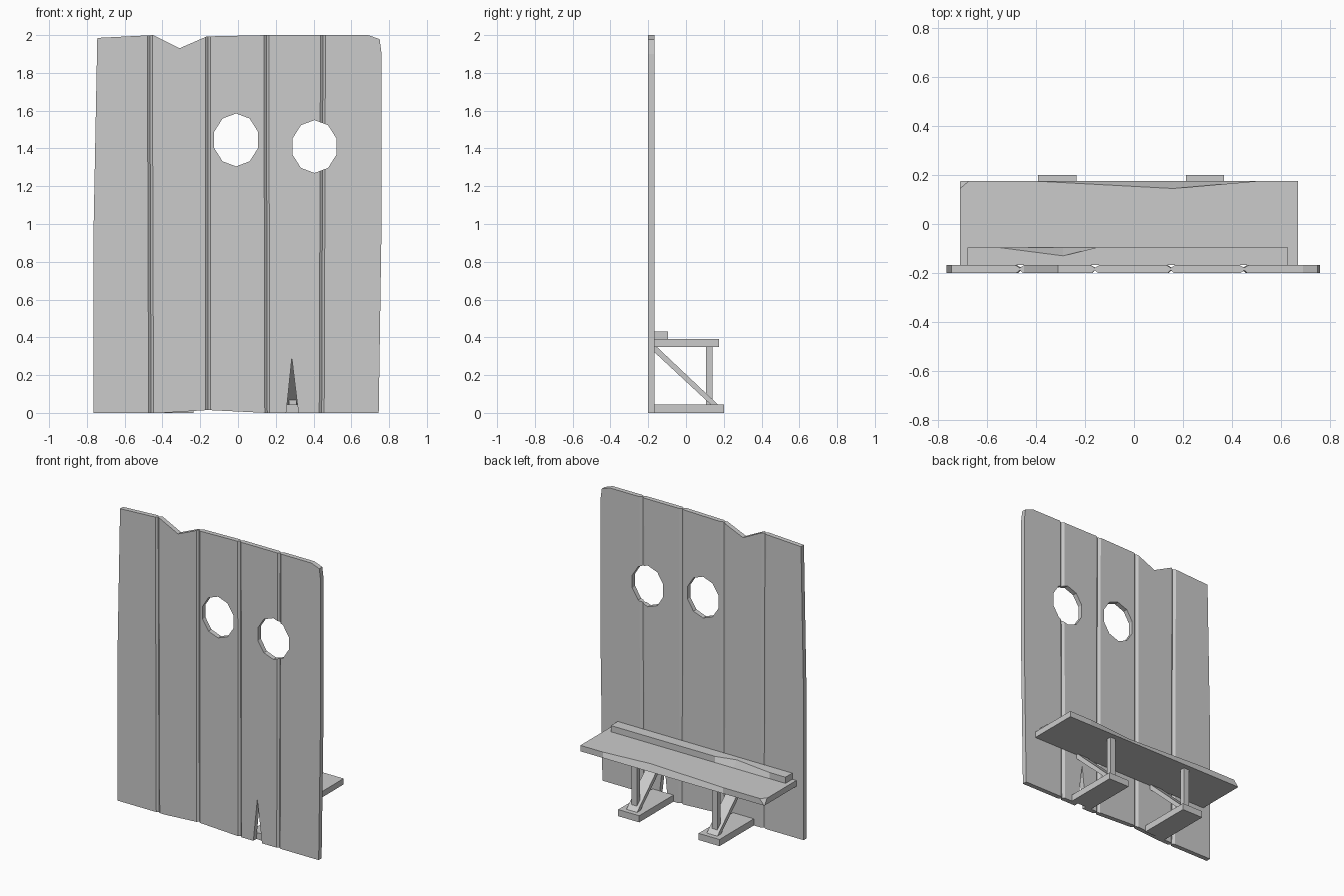
import bpy, bmesh, math

cube = bpy.data.objects.get("Cube")
if cube:
    bpy.data.objects.remove(cube, do_unlink=True)

# One grey for everything
GREY = (0.6, 0.6, 0.6, 1)
grey = bpy.data.materials.new("plain_grey")
grey.use_nodes = True
grey.diffuse_color = GREY
grey.node_tree.nodes["Principled BSDF"].inputs["Base Color"].default_value = GREY

FRONT, BACK = -0.2, -0.168   # wall faces


def loft(name, ring_a, ring_b):
    """Closed solid between two matching rings of 3D points."""
    bm = bmesh.new()
    a = [bm.verts.new(p) for p in ring_a]
    b = [bm.verts.new(p) for p in ring_b]
    bm.faces.new(a[::-1])
    bm.faces.new(b)
    for i in range(len(a)):
        j = (i + 1) % len(a)
        bm.faces.new((a[i], a[j], b[j], b[i]))
    bmesh.ops.recalc_face_normals(bm, faces=bm.faces)
    mesh = bpy.data.meshes.new(name)
    bm.to_mesh(mesh)
    bm.free()
    mesh.materials.append(grey)
    ob = bpy.data.objects.new(name, mesh)
    bpy.context.collection.objects.link(ob)
    return ob


def panel(name, outline, y0, y1):
    """Extrude an x-z outline along y."""
    return loft(name, [(x, y0, z) for x, z in outline], [(x, y1, z) for x, z in outline])


def side_profile(name, outline, x, width):
    """Extrude a y-z outline along x, centred on x."""
    return loft(name, *[[(x + s * width / 2, y, z) for y, z in outline] for s in (-1, 1)])


def rect(a0, a1, b0, b1):
    return [(a0, b0), (a1, b0), (a1, b1), (a0, b1)]


def slab(name, bottom, top, z0, z1):
    """Board whose top outline may differ from its bottom one."""
    return loft(name, [(x, y, z0) for x, y in bottom], [(x, y, z1) for x, y in top])


# Wall with a chipped top, rounded corner and split foot
wall = panel("plank_wall", [
    (-0.765, 0), (-0.765, 0.95), (-0.745, 1.985), (-0.45, 2), (-0.31, 1.93),
    (-0.165, 1.993), (0.15, 2), (0.69, 2), (0.75, 1.978), (0.76, 1.9),
    (0.76, 1), (0.745, 0), (0.32, 0), (0.285, 0.29), (0.255, 0),
    (0.15, 0), (-0.16, 0.015), (-0.4, 0)], FRONT, BACK)

# Two round windows
cutters = []
for cx, cz in ((-0.01, 1.445), (0.405, 1.41)):
    ring = [(cx + 0.122 * math.cos(t), cz + 0.14 * math.sin(t))
            for t in (math.pi / 2 + math.tau * i / 10 for i in range(10))]
    cutters.append(panel("window_cutter", ring, FRONT - 0.1, BACK + 0.1))

# V grooves between planks on both faces
for x_low, x_high in ((-0.46, -0.467), (-0.158, -0.16), (0.155, 0.15), (0.443, 0.45)):
    for face, out, half in ((FRONT, -1, 0.013), (BACK, 1, 0.018)):
        tri = [(-half * 1.2, face + out * 0.002), (half * 1.2, face + out * 0.002),
               (0, face - out * 0.011)]
        cutters.append(loft("groove_cutter",
                            [(x_low + dx, y, -0.05) for dx, y in tri],
                            [(x_high + dx, y, 2.05) for dx, y in tri]))

for cutter in cutters:
    cutter.hide_render = True
    mod = wall.modifiers.new("cut", 'BOOLEAN')
    mod.operation = 'DIFFERENCE'
    mod.solver = 'EXACT'
    mod.object = cutter
bpy.context.view_layer.update()
cut_mesh = bpy.data.meshes.new_from_object(
    wall.evaluated_get(bpy.context.evaluated_depsgraph_get()))
wall.modifiers.clear()
wall.data = cut_mesh
for cutter in cutters:
    bpy.data.objects.remove(cutter, do_unlink=True)

# Shelf with a chipped rear edge and corner
edge = 0.175
slab("shelf_board",
     [(-0.71, BACK), (0.67, BACK), (0.67, edge), (0.5, edge), (0.16, edge),
      (-0.4, edge), (-0.708, edge), (-0.71, edge - 0.002)],
     [(-0.71, BACK), (0.67, BACK), (0.67, edge), (0.5, edge), (0.16, 0.145),
      (-0.4, edge), (-0.675, edge), (-0.71, 0.145)], 0.35, 0.39)

# Batten lying on the shelf, chipped on its top edge
lip = -0.095
slab("shelf_batten",
     [(-0.68, BACK), (0.63, BACK), (0.63, lip), (-0.15, lip), (-0.29, lip), (-0.56, lip), (-0.68, lip)],
     [(-0.68, BACK), (0.63, BACK), (0.63, lip), (-0.15, lip), (-0.29, -0.13), (-0.56, lip), (-0.68, lip)],
     0.39, 0.432)

# Two supports: foot, post and diagonal brace
for side, x in (("right", -0.313), ("left", 0.29)):
    side_profile(side + "_foot", rect(BACK, 0.2, 0, 0.045), x, 0.157)
    side_profile(side + "_post", rect(0.105, 0.14, 0.045, 0.35), x, 0.04)
    side_profile(side + "_brace", [(BACK, 0.35), (-0.155, 0.35), (0.168, 0.045),
                                   (0.13, 0.045), (BACK, 0.322)], x, 0.08)
